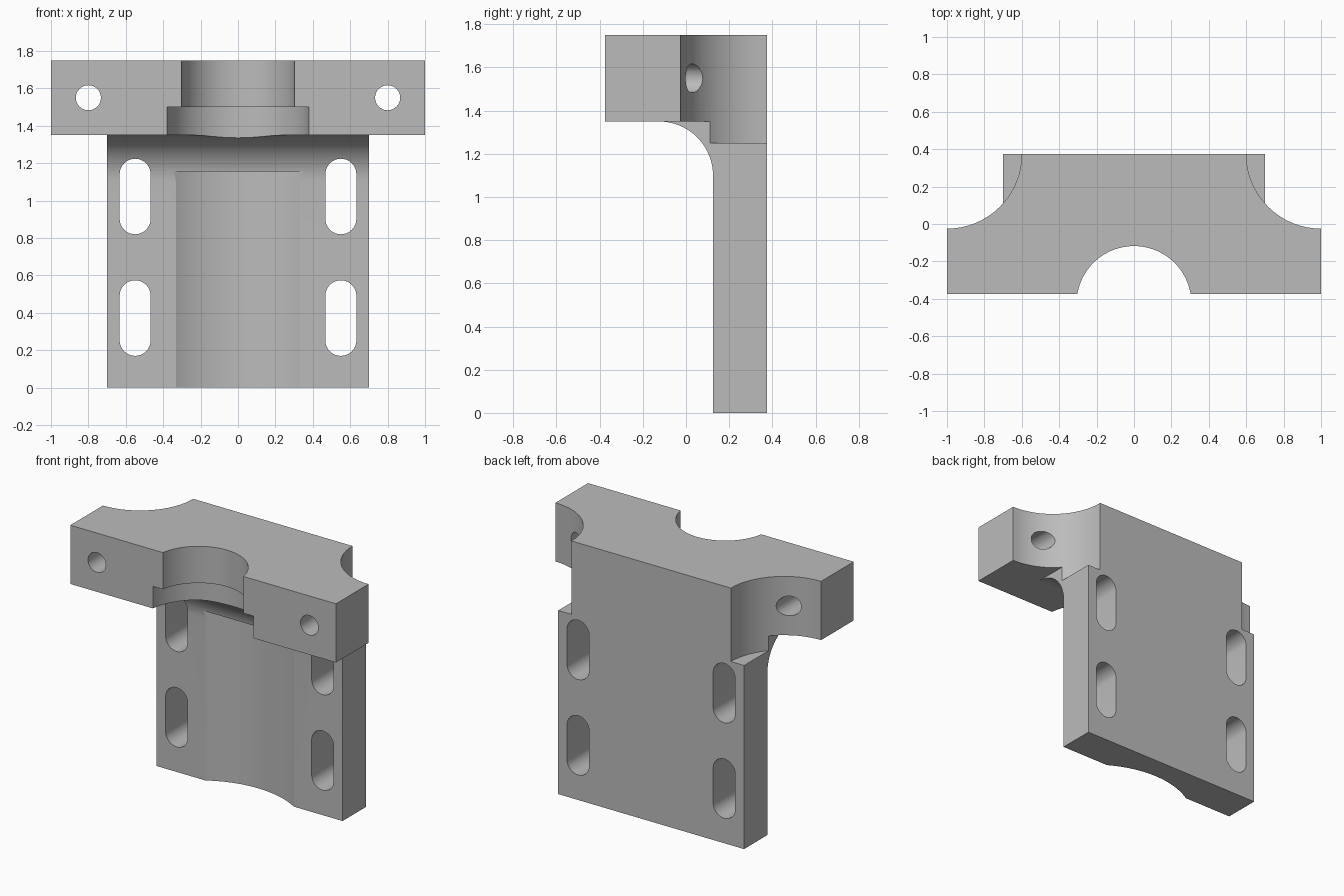
import bpy, bmesh
from math import sin, cos, pi, radians

cube = bpy.data.objects.get("Cube")
if cube:
    bpy.data.objects.remove(cube, do_unlink=True)

grey = bpy.data.materials.new("plain grey")
grey.use_nodes = True
colour = (0.5, 0.5, 0.5, 1)
grey.diffuse_color = colour
grey.node_tree.nodes["Principled BSDF"].inputs["Base Color"].default_value = colour


def arc(u, v, r, start, end, steps):
    angles = [radians(start + (end - start) * i / steps) for i in range(steps + 1)]
    return [(u + r * cos(a), v + r * sin(a)) for a in angles]


def circle(u, v, r, steps=64):
    return arc(u, v, r, 0, 360, steps)[:-1]


def rect(u0, u1, v0, v1):
    return [(u0, v0), (u1, v0), (u1, v1), (u0, v1)]


def prism(name, outline, axis, lo, hi):
    """Extrude a closed outline along x, y or z."""
    place = {"x": lambda u, v, w: (w, u, v),
             "y": lambda u, v, w: (u, w, v),
             "z": lambda u, v, w: (u, v, w)}[axis]
    bm = bmesh.new()
    rings = [[bm.verts.new(place(u, v, w)) for u, v in outline] for w in (lo, hi)]
    for ring in rings:
        bm.faces.new(ring)
    n = len(outline)
    for i in range(n):
        j = (i + 1) % n
        bm.faces.new((rings[0][i], rings[0][j], rings[1][j], rings[1][i]))
    bmesh.ops.recalc_face_normals(bm, faces=bm.faces)
    mesh = bpy.data.meshes.new(name)
    bm.to_mesh(mesh)
    bm.free()
    mesh.materials.append(grey)
    obj = bpy.data.objects.new(name, mesh)
    bpy.context.collection.objects.link(obj)
    return obj


def cut(target, cutter):
    cutter.hide_render = True
    mod = target.modifiers.new(cutter.name, "BOOLEAN")
    mod.operation = "DIFFERENCE"
    mod.solver = "EXACT"
    mod.object = cutter
    bpy.context.view_layer.objects.active = target
    bpy.ops.object.modifier_apply(modifier=mod.name)
    bpy.data.objects.remove(cutter, do_unlink=True)


# Side profile: upright plate, filleted into the overhanging crossbar
BACK, PLATE, TOP, BAR = 0.375, 0.125, 1.75, 1.35
fillet = arc(PLATE - 0.25, BAR - 0.25, 0.25, 0, 90, 20)
profile = [(BACK, 0), (PLATE, 0)] + fillet + [(-BACK, BAR), (-BACK, TOP), (BACK, TOP)]
bracket = prism("mounting_bracket", profile, "x", -1, 1)

# Shaft bore, wider counterbore and shallow channel down the plate
AXIS = -0.425
cut(bracket, prism("bore", circle(0, AXIS, 0.307, 96), "z", 1.3, 1.9))
cut(bracket, prism("counterbore", circle(0, AXIS, 0.382, 96), "z", 1.2, 1.5))
cut(bracket, prism("channel", circle(0, AXIS, 0.643, 96), "z", -0.1, 1.155))

for s in (-1, 1):
    # Narrow the plate below the crossbar wings
    cut(bracket, prism("wing_gap", rect(s * 0.7, s * 1.2, -0.1, BAR), "y", -0.6, 0.6))
    # Round relief behind each wing
    cut(bracket, prism("relief", circle(s, BACK, 0.4), "z", 1.25, 1.9))
    # Bolt hole through each wing
    cut(bracket, prism("bolt_hole", circle(s * 0.8, 1.55, 0.067, 32), "y", -0.6, 0.6))
    # Two slotted holes on each side of the plate
    for z in (0.372, 1.022):
        r, x, h = 0.083, s * 0.55, 0.119
        slot = arc(x, z + h, r, 0, 180, 16) + arc(x, z - h, r, 180, 360, 16)
        cut(bracket, prism("slot", slot, "y", -0.6, 0.6))

# Smooth curved walls, keep machined edges crisp
bpy.ops.object.select_all(action="DESELECT")
bracket.select_set(True)
bpy.context.view_layer.objects.active = bracket
bpy.ops.object.shade_smooth_by_angle(angle=radians(30))
